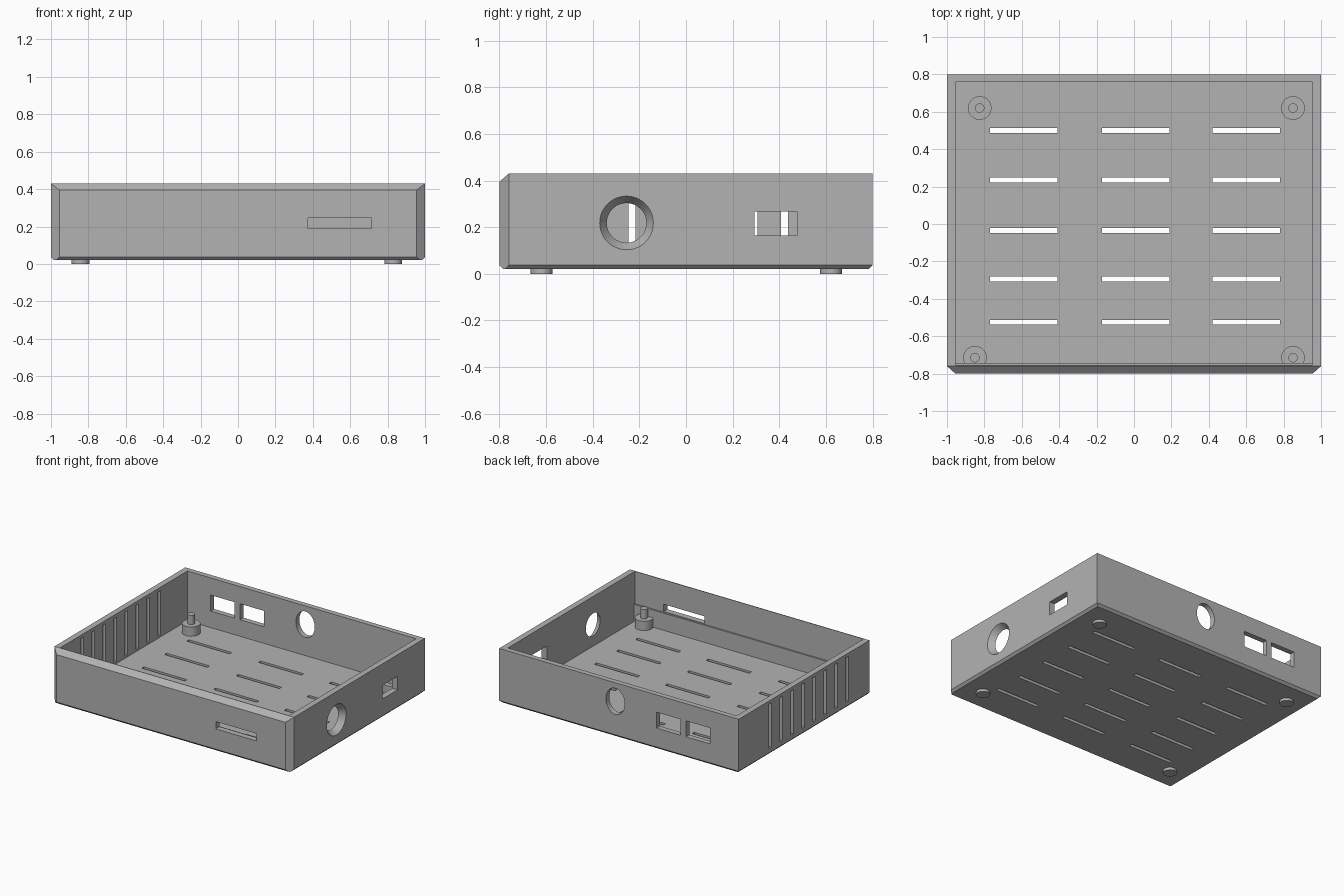
import bpy, bmesh, math
from mathutils import Matrix, Vector

if "Cube" in bpy.data.objects:
    bpy.data.objects.remove(bpy.data.objects["Cube"], do_unlink=True)

grey = bpy.data.materials.new("matte_grey")
grey.use_nodes = True
grey.diffuse_color = (0.45, 0.45, 0.45, 1)
grey.node_tree.nodes["Principled BSDF"].inputs["Base Color"].default_value = grey.diffuse_color


def box(bm, x0, x1, y0, y1, z0, z1):
    m = Matrix.Translation(((x0 + x1) / 2, (y0 + y1) / 2, (z0 + z1) / 2))
    m = m @ Matrix.Diagonal((x1 - x0, y1 - y0, z1 - z0, 1))
    bmesh.ops.create_cube(bm, size=1, matrix=m)


def cone(bm, centre, r0, r1, depth, turn=None, sides=48):
    m = Matrix.Translation(centre) @ (turn or Matrix())
    bmesh.ops.create_cone(bm, cap_ends=True, segments=sides, radius1=r0,
                          radius2=r1, depth=depth, matrix=m)


def chamfer(bm, point, normal):
    geom = bm.verts[:] + bm.edges[:] + bm.faces[:]
    bmesh.ops.bisect_plane(bm, geom=geom, plane_co=point, plane_no=normal, clear_outer=True)
    bmesh.ops.holes_fill(bm, edges=[e for e in bm.edges if e.is_boundary])


def finish(bm, name):
    bmesh.ops.recalc_face_normals(bm, faces=bm.faces[:])
    mesh = bpy.data.meshes.new(name)
    bm.to_mesh(mesh)
    bm.free()
    mesh.materials.append(grey)
    ob = bpy.data.objects.new(name, mesh)
    bpy.context.scene.collection.objects.link(ob)
    return ob


def activate(ob):
    bpy.ops.object.select_all(action='DESELECT')
    ob.select_set(True)
    bpy.context.view_layer.objects.active = ob


def cut(target, cutter):
    mod = target.modifiers.new("cut", 'BOOLEAN')
    mod.operation, mod.solver, mod.object = 'DIFFERENCE', 'EXACT', cutter
    activate(target)
    bpy.ops.object.modifier_apply(modifier=mod.name)
    bpy.data.objects.remove(cutter, do_unlink=True)


def smooth(ob):
    activate(ob)
    bpy.ops.object.shade_smooth_by_angle(angle=math.radians(30))


# Tray body with chamfered front and bottom edges
bm = bmesh.new()
box(bm, -1, 1, -0.8, 0.8, 0.02, 0.43)
chamfer(bm, (0, -0.76, 0.43), Vector((0, -0.035, 0.04)).normalized())
for s in (-1, 1):
    chamfer(bm, (s, -0.76, 0), Vector((s * 0.04, -0.045, 0)).normalized())
for n in ((1, 0), (-1, 0), (0, 1), (0, -1)):
    edge = (n[0], n[1] * 0.8, 0.037)
    chamfer(bm, edge, Vector((n[0], n[1], -1)).normalized())
tray = finish(bm, "tray_body")

# Hollow interior
bm = bmesh.new()
box(bm, -0.955, 0.955, -0.755, 0.76, 0.055, 0.6)
cut(tray, finish(bm, "cavity_cutter"))

# Openings
bm = bmesh.new()
for y in (0.5, 0.235, -0.035, -0.295, -0.525):
    for x in (-0.59, 0.01, 0.6):
        box(bm, x - 0.18, x + 0.18, y - 0.013, y + 0.013, 0, 0.08)
for i in range(8):                                   # side vents
    y = 0.423 - i * 0.131
    box(bm, -1.05, -0.93, y - 0.015, y + 0.015, 0.07, 0.405)
box(bm, 0.375, 0.715, -0.85, -0.73, 0.19, 0.245)     # front card slot
box(bm, 0.93, 1.05, 0.293, 0.476, 0.165, 0.267)      # side port
for x in (-0.415, -0.66):                            # back ports
    box(bm, x - 0.1, x + 0.1, 0.73, 0.85, 0.18, 0.30)
cone(bm, (0.985, -0.255, 0.218), 0.075, 0.135, 0.09, Matrix.Rotation(math.pi / 2, 4, 'Y'))
oval = Matrix.Diagonal((0.8, 1, 1, 1)) @ Matrix.Rotation(math.pi / 2, 4, 'X')
cone(bm, (0.03, 0.78, 0.29), 0.098, 0.098, 0.12, oval)
cut(tray, finish(bm, "opening_cutter"))
smooth(tray)

# Low ledge inside the front wall
bm = bmesh.new()
box(bm, -0.956, 0.956, -0.76, -0.743, 0.05, 0.185)
finish(bm, "front_ledge")

# Screw posts with pins
for name, x, y in (("back_right", -0.825, 0.62), ("back_left", 0.85, 0.62),
                   ("front_right", -0.85, -0.715), ("front_left", 0.85, -0.715)):
    bm = bmesh.new()
    cone(bm, (x, y, 0.085), 0.063, 0.063, 0.08)
    if y < 0:
        chamfer(bm, (0, -0.757, 0), (0, -1, 0))
    cone(bm, (x, y, 0.155), 0.025, 0.025, 0.08, sides=32)
    smooth(finish(bm, name + "_post"))

# Round feet
for side, x in (("right", -0.842), ("left", 0.83)):
    for end, y in (("front", -0.62), ("back", 0.622)):
        bm = bmesh.new()
        cone(bm, (x, y, 0.0125), 0.047, 0.047, 0.025)
        smooth(finish(bm, end + "_" + side + "_foot"))
